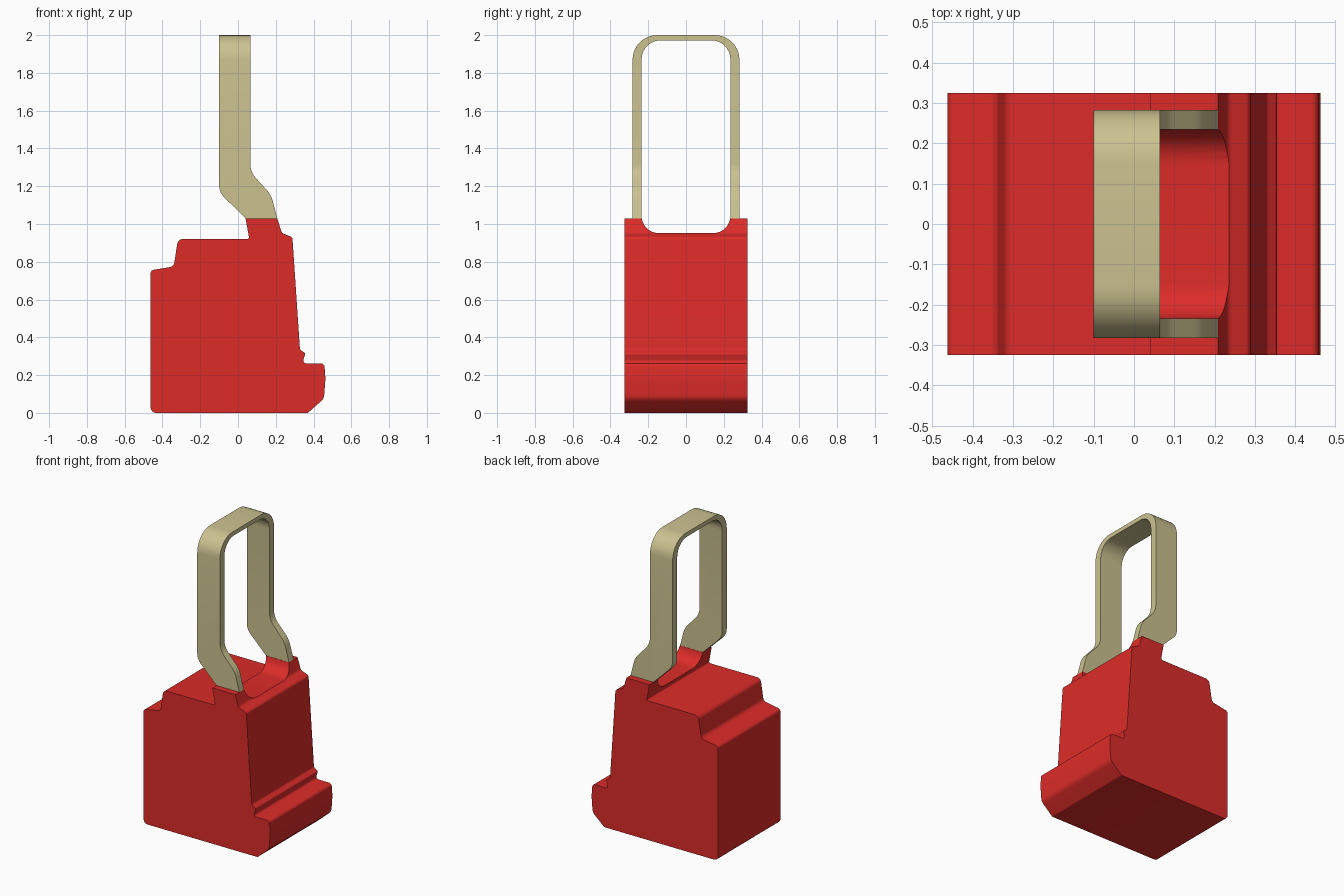
import bpy, bmesh
from math import tan, sin
from mathutils import Vector

if "Cube" in bpy.data.objects:
    bpy.data.objects.remove(bpy.data.objects["Cube"])


def fillet(corners, steps=8):
    """Closed 2D outline from (u, v, radius) corners, rounding each corner."""
    out = []
    n = len(corners)
    for i, (u, v, r) in enumerate(corners):
        p = Vector((u, v))
        if r == 0:
            out.append(p)
            continue
        a = (Vector(corners[i - 1][:2]) - p).normalized()
        b = (Vector(corners[(i + 1) % n][:2]) - p).normalized()
        half = a.angle(b) / 2
        centre = p + (a + b).normalized() * (r / sin(half))
        start = (p + a * (r / tan(half)) - centre).normalized()
        end = (p + b * (r / tan(half)) - centre).normalized()
        for k in range(steps + 1):
            t = k / steps
            out.append(centre + start.slerp(end, t).normalized() * r)
    return out


def prism(name, corners, axis, lo, hi, mat=None):
    """Extrude a rounded outline along x (outline in yz) or y (outline in xz)."""
    bm = bmesh.new()
    place = (lambda p, t: (t, p.x, p.y)) if axis == 'x' else (lambda p, t: (p.x, t, p.y))
    face = bm.faces.new([bm.verts.new(place(p, lo)) for p in fillet(corners)])
    ext = bmesh.ops.extrude_face_region(bm, geom=[face], use_keep_orig=True)['geom']
    shift = Vector((hi - lo, 0, 0) if axis == 'x' else (0, hi - lo, 0))
    bmesh.ops.translate(bm, vec=shift, verts=[g for g in ext if isinstance(g, bmesh.types.BMVert)])
    bmesh.ops.recalc_face_normals(bm, faces=bm.faces)
    me = bpy.data.meshes.new(name)
    bm.to_mesh(me)
    bm.free()
    ob = bpy.data.objects.new(name, me)
    bpy.context.collection.objects.link(ob)
    if mat:
        me.materials.append(mat)
    return ob


def boolean(ob, tool, operation):
    """Apply a boolean, remove the tool, and shade the result."""
    mod = ob.modifiers.new(operation, 'BOOLEAN')
    mod.object, mod.operation, mod.solver = tool, operation, 'EXACT'
    bpy.ops.object.select_all(action='DESELECT')
    ob.select_set(True)
    bpy.context.view_layer.objects.active = ob
    bpy.ops.object.modifier_apply(modifier=mod.name)
    bpy.data.objects.remove(tool)
    bpy.ops.object.shade_smooth_by_angle(angle=0.5)


def material(name, color):
    m = bpy.data.materials.new(name)
    m.diffuse_color = color
    m.use_nodes = True
    m.node_tree.nodes["Principled BSDF"].inputs["Base Color"].default_value = m.diffuse_color
    return m


red = material("red", (0.72, 0.025, 0.022, 1))
brass = material("pale_brass", (0.60, 0.54, 0.28, 1))

# Body: stepped block with a raised lug and a foot ledge
body = prism("body", [
    (-0.463, 0, 0.03), (0.37, 0, 0.01), (0.455, 0.075, 0.05), (0.463, 0.18, 0.2),
    (0.457, 0.262, 0.02), (0.34, 0.262, 0.015), (0.357, 0.315, 0.012),
    (0.328, 0.335, 0.015), (0.288, 0.93, 0.018), (0.232, 0.952, 0.025),
    (0.208, 1.03, 0), (0.04, 1.03, 0), (0.06, 0.92, 0.01),
    (-0.318, 0.92, 0.03), (-0.34, 0.775, 0.03), (-0.463, 0.755, 0.02),
], 'y', -0.325, 0.325, red)

# Rounded notch splitting the lug in two
notch = prism("notch", [
    (-0.235, 0.952, 0.09), (0.235, 0.952, 0.09), (0.235, 1.2, 0), (-0.235, 1.2, 0),
], 'x', -0.1, 0.4)
boolean(body, notch, 'DIFFERENCE')

# Handle: arch outline trimmed by the cranked side profile
handle = prism("handle", [
    (-0.283, 0.98, 0), (-0.283, 2, 0.13), (0.283, 2, 0.13), (0.283, 0.98, 0),
    (0.235, 0.98, 0), (0.235, 1.972, 0.1), (-0.235, 1.972, 0.1), (-0.235, 0.98, 0),
], 'x', -0.3, 0.4, brass)
crank = prism("crank", [
    (-0.1, 2.1, 0), (-0.1, 1.168, 0.09), (0.04, 1.03, 0), (0.208, 1.03, 0),
    (0.175, 1.155, 0.14), (0.065, 1.275, 0.12), (0.065, 2.1, 0),
], 'y', -0.4, 0.4)
boolean(handle, crank, 'INTERSECT')
